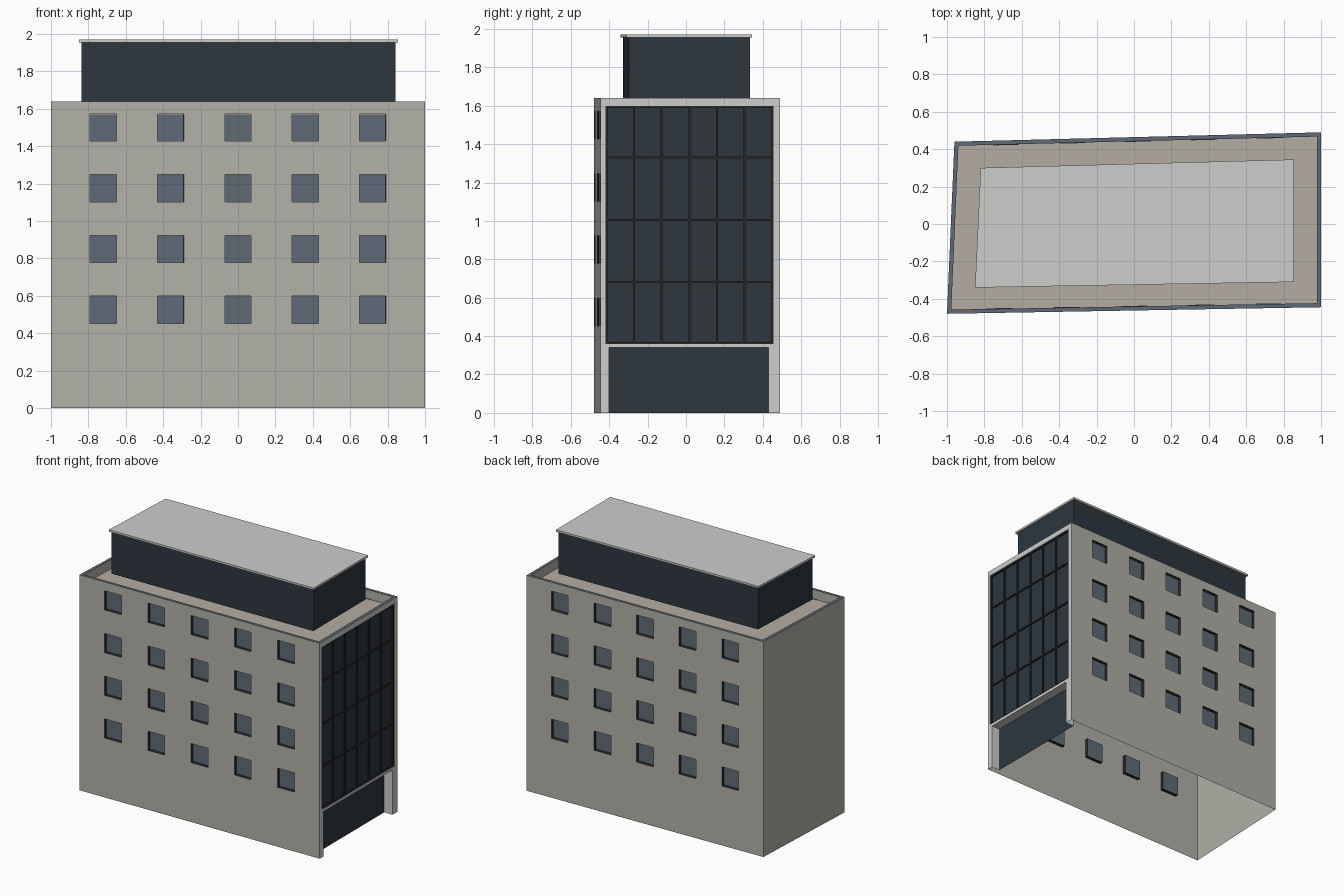
import bpy, bmesh
from mathutils import Vector

if "Cube" in bpy.data.objects:
    bpy.data.objects.remove(bpy.data.objects["Cube"])


def material(name, rgb):
    """Flat colour from 0-255 sRGB values."""
    m = bpy.data.materials.new(name)
    lin = [((c / 255 + 0.055) / 1.055) ** 2.4 for c in rgb]
    m.diffuse_color = (*lin, 1)
    m.use_nodes = True
    m.node_tree.nodes["Principled BSDF"].inputs["Base Color"].default_value = m.diffuse_color
    return m


WALL = material("warm grey wall", (179, 177, 169))
DECK = material("roof deck beige", (180, 172, 162))
WHITE = material("pale grey trim", (205, 205, 204))
GLASS = material("dark glass", (45, 55, 63))
PANE = material("slate window", (96, 107, 119))
FRAME = material("dark frame", (38, 43, 45))

TOP, DECK_Z = 1.64, 1.57
# Footprint corners, counter-clockwise from front left
PLAN = [Vector(c) for c in ((-1, -0.48), (1, -0.445), (1, 0.49), (-0.96, 0.44))]
ROOF = [Vector(c) for c in ((-0.85, -0.34), (0.855, -0.31), (0.855, 0.345), (-0.82, 0.30))]


def finish(name, bm, mats):
    me = bpy.data.meshes.new(name)
    bm.to_mesh(me)
    bm.free()
    for m in mats:
        me.materials.append(m)
    ob = bpy.data.objects.new(name, me)
    bpy.context.collection.objects.link(ob)
    return ob


def quad(bm, pts, mat=0):
    bm.faces.new([bm.verts.new(p) for p in pts]).material_index = mat


def inset(poly, d):
    """Move every edge of a convex counter-clockwise outline inwards by d."""
    out = []
    for i, p in enumerate(poly):
        a = (p - poly[i - 1]).normalized()
        b = (poly[(i + 1) % len(poly)] - p).normalized()
        na, nb = Vector((-a.y, a.x)), Vector((-b.y, b.x))
        out.append(p + (na + nb) * d / (1 + na.dot(nb)))
    return out


def prism(name, poly, z0, z1, mat):
    bm = bmesh.new()
    n = len(poly)
    lo = [bm.verts.new((p.x, p.y, z0)) for p in poly]
    hi = [bm.verts.new((p.x, p.y, z1)) for p in poly]
    bm.faces.new(lo[::-1])
    bm.faces.new(hi)
    for i in range(n):
        j = (i + 1) % n
        bm.faces.new((lo[i], lo[j], hi[j], hi[i]))
    return finish(name, bm, [mat])


def wall(name, p, q, holes, mats):
    """Wall skin from p to q; holes are (u0, u1, z0, z1, depth, reveal, pane)."""
    d = (q - p).normalized()
    length = (q - p).length

    def at(u, z, depth=0.0):
        c = p + d * u + Vector((-d.y, d.x)) * depth
        return (c.x, c.y, z)

    us = sorted({0, length, *[h[0] for h in holes], *[h[1] for h in holes]})
    zs = sorted({0, TOP, *[h[2] for h in holes], *[h[3] for h in holes]})
    bm = bmesh.new()
    for a, b in zip(us, us[1:]):
        for c, e in zip(zs, zs[1:]):
            mu, mz = (a + b) / 2, (c + e) / 2
            if not any(h[0] < mu < h[1] and h[2] < mz < h[3] for h in holes):
                quad(bm, (at(a, c), at(b, c), at(b, e), at(a, e)))
    for u0, u1, z0, z1, dep, reveal, pane in holes:
        ring = [(u0, z0), (u1, z0), (u1, z1), (u0, z1)]
        quad(bm, [at(u, z, dep) for u, z in ring], pane)
        for (ua, za), (ub, zb) in zip(ring, ring[1:] + ring[:1]):
            if za == zb == 0:
                continue
            quad(bm, (at(ua, za), at(ub, zb), at(ub, zb, dep), at(ua, za, dep)), reveal)
    bmesh.ops.remove_doubles(bm, verts=bm.verts, dist=1e-5)
    return finish(name, bm, mats)


def window_grid(p, q):
    """Five columns by four rows of recessed square windows."""
    length = (q - p).length
    holes = []
    for f in (0.14, 0.32, 0.5, 0.68, 0.86):
        for zc in (0.525, 0.85, 1.175, 1.5):
            u = f * length
            holes.append((u - 0.07, u + 0.07, zc - 0.073, zc + 0.073, 0.025, 1, 2))
    return holes


# Outer walls
A, B, C, D = PLAN
wall("front_wall", A, B, window_grid(A, B), [WALL, FRAME, PANE])
wall("back_wall", C, D, window_grid(C, D), [WALL, FRAME, PANE])
wall("left_wall", D, A, [], [WALL])

# Glazed end: curtain wall above a recessed entrance
Y0 = B.y
G0, G1, Z0, Z1 = -0.42, 0.455, 0.36, 1.60
wall("glazed_end_wall", B, C, [
    (G0 - Y0, G1 - Y0, Z0, Z1, 0.015, 0, 1),
    (-0.40 - Y0, 0.43 - Y0, 0, 0.34, 0.07, 0, 1),
], [WHITE, GLASS])


# Curtain wall bars
def bar(name, y0, y1, z0, z1):
    poly = [Vector(c) for c in ((0.984, y0), (0.995, y0), (0.995, y1), (0.984, y1))]
    prism(name, poly, z0, z1, FRAME)


for k in range(7):
    y = G0 + 0.005 + (G1 - G0 - 0.01) * k / 6
    bar("vertical_bar", y - 0.005, y + 0.005, Z0, Z1)
for z in (Z0 + 0.005, 0.683, 1.005, 1.33, Z1 - 0.005):
    bar("horizontal_bar", G0, G1, z - 0.005, z + 0.005)

# Parapet coping and inner faces, with the roof deck inside
inner = inset(PLAN, 0.022)
bm = bmesh.new()
for i in range(4):
    j = (i + 1) % 4
    o0, o1, i0, i1 = PLAN[i], PLAN[j], inner[i], inner[j]
    quad(bm, ((*o0, TOP), (*o1, TOP), (*i1, TOP), (*i0, TOP)), 0)
    quad(bm, ((*i0, TOP), (*i1, TOP), (*i1, DECK_Z), (*i0, DECK_Z)), 1)
finish("parapet", bm, [PANE, WALL])
bm = bmesh.new()
quad(bm, [(*p, DECK_Z) for p in inner])
finish("roof_deck", bm, [DECK])

# Rooftop storey on a set-back plinth, with a thin overhanging slab
prism("rooftop_plinth", inset(ROOF, 0.15), DECK_Z, 1.635, DECK)
prism("rooftop_storey", inset(ROOF, 0.012), 1.635, 1.955, GLASS)
prism("rooftop_slab", ROOF, 1.955, 1.97, WHITE)
